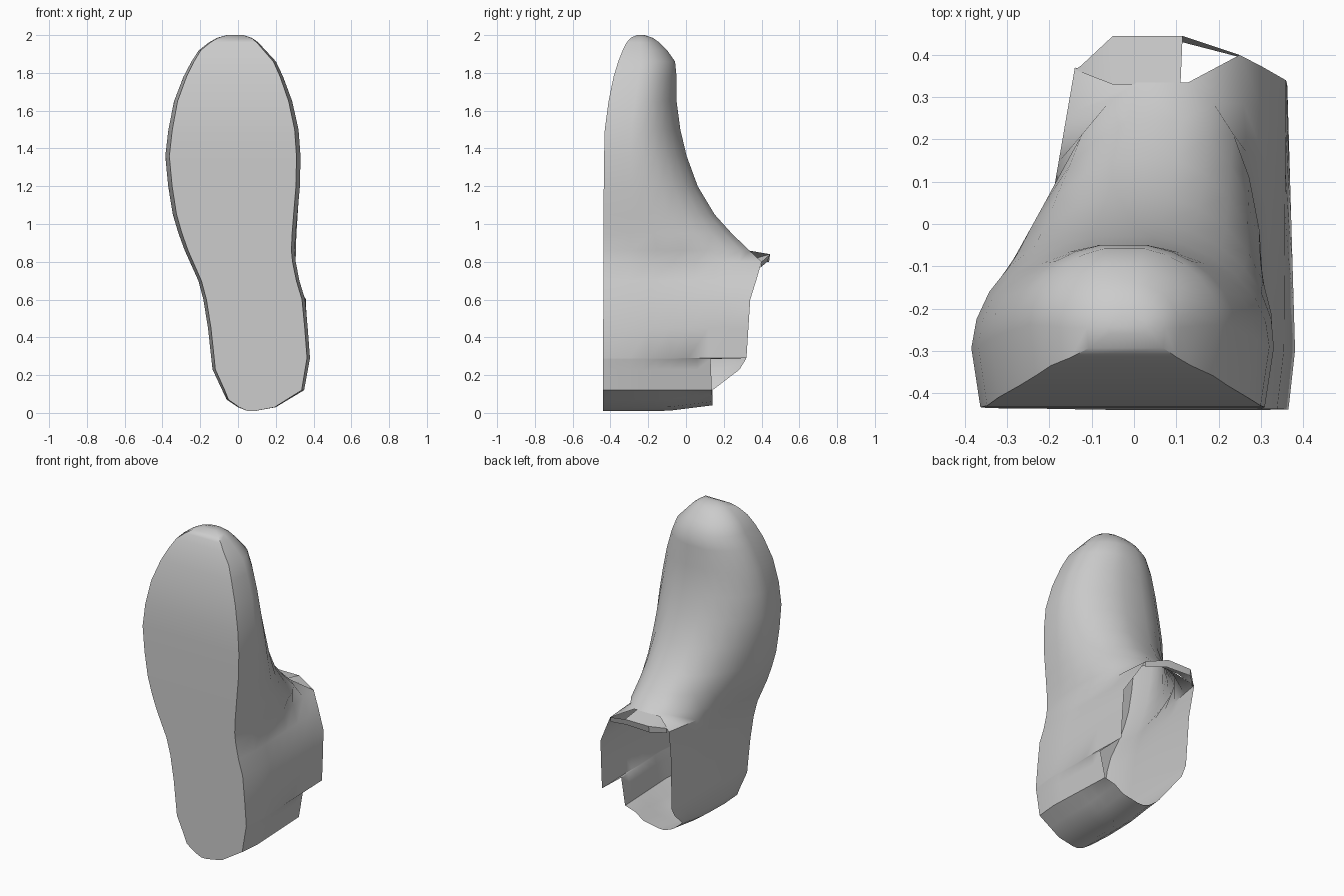
import bpy, bmesh, math

if "Cube" in bpy.data.objects:
    bpy.data.objects.remove(bpy.data.objects["Cube"])

def interp(pts, v):
    if v <= pts[0][0]:
        return pts[0][1]
    for (a, p), (b, q) in zip(pts, pts[1:]):
        if v <= b:
            return p + (q - p) * (v - a) / (b - a)
    return pts[-1][1]

# outline of the boot and profile curves, all as (z, value)
LEFT = [(.01, .05), (.03, .0), (.07, -.06), (.23, -.135), (.55, -.17), (.7, -.21), (.9, -.3),
        (1.1, -.36), (1.36, -.385), (1.57, -.36), (1.72, -.32), (1.91, -.22), (1.98, -.13), (2, -.06)]
RIGHT = [(.01, .09), (.03, .2), (.12, .35), (.3, .383), (.6, .355), (.75, .31), (.86, .3), (.95, .305),
         (1.28, .335), (1.48, .325), (1.68, .28), (1.85, .21), (1.98, .09), (2, .03)]
SOLE = [(0, -.44), (1.3, -.435), (1.5, -.43), (1.65, -.41), (1.82, -.375), (1.92, -.335),
        (1.98, -.305), (2, -.26)]
CREST = [(.86, .335), (1.02, .17), (1.22, .05), (1.4, -.01), (1.6, -.05), (1.84, -.05),
         (1.89, -.07), (1.98, -.16), (2, -.22)]
# height and x of the opening edge on each side
EDGE_L = [(.04, .14), (.12, .14), (.25, .31), (.3, .32), (.6, .335), (.8, .37)]
EDGE_R = [(.04, .14), (.285, .13), (.29, .32), (.6, .34), (.66, .36), (.8, .40)]
RIM_L = [(.01, .05), (.03, .0), (.07, -.05), (.23, -.12), (.6, -.13), (.8, -.14)]
RIM_R = [(.01, .09), (.03, .2), (.12, .33), (.3, .365), (.6, .36), (.8, .25)]
LEVELS = [.01, .03, .07, .12, .23, .285, .29, .45, .6, .7, .8, .86, .95, 1.05, 1.2,
          1.36, 1.5, 1.65, 1.78, 1.86, 1.92, 1.96, 1.985, 2.0]
K = 6

def side(bm, z, outline, edge, rim):
    """One half of a section: sole edge first, then up the wall."""
    xl, xr, ys = interp(LEFT, z), interp(RIGHT, z), interp(SOLE, z)
    x0, mid = interp(outline, z), (xl + xr) / 2
    closed = z > .85
    top = interp(CREST, z) if closed else interp(edge, z)
    ym = ys + min(.14, .4 * (top - ys))
    out = [bm.verts.new((x0 + (mid - x0) * .06, ys, z))]
    for k in range(K + 1):
        f = k / K
        if closed:
            a = f * math.radians(78)
            x = mid + (x0 - mid) * math.cos(a) + .06 * math.sin(a) * max(0, min(1, (1.5 - z) / .6))
            y = ym + (top - ym) * math.sin(a) / math.sin(math.radians(78))
        else:
            x, y = x0 + (interp(rim, z) - x0) * f, ym + (top - ym) * f
        lift = .03 * max(0, y + .1) / .24 if z < .1 else 0
        out.append(bm.verts.new((x, y, z + lift)))
    return out

def finish(bm, name):
    bmesh.ops.recalc_face_normals(bm, faces=bm.faces)
    me = bpy.data.meshes.new(name)
    bm.to_mesh(me)
    bm.free()
    ob = bpy.data.objects.new(name, me)
    bpy.context.collection.objects.link(ob)
    bpy.ops.object.select_all(action='DESELECT')
    ob.select_set(True)
    bpy.context.view_layer.objects.active = ob
    bpy.ops.object.shade_smooth_by_angle(angle=math.radians(40))

# boot shell: sole, walls and instep lofted from heel to toe
bm = bmesh.new()
rows = [(z, side(bm, z, LEFT, EDGE_L, RIM_L), side(bm, z, RIGHT, EDGE_R, RIM_R)) for z in LEVELS]
for (z0, l0, r0), (z1, l1, r1) in zip(rows, rows[1:]):
    bm.faces.new((l0[0], r0[0], r1[0], l1[0]))
    for k in range(K + 1):
        bm.faces.new((l0[k], l1[k], l1[k + 1], l0[k + 1]))
        bm.faces.new((r0[k], r0[k + 1], r1[k + 1], r1[k]))
    if z0 > .85:
        bm.faces.new((l0[-1], l1[-1], r1[-1], r0[-1]))
# heel back and toe tip
for _, l, r in (rows[0], rows[-1]):
    bm.faces.new(l + r[::-1])
finish(bm, "boot_shell")

# collar flap folded over the front of the ankle opening
bm = bmesh.new()
inner = [(-.14, .365, .80), (-.05, .33, .86), (.11, .33, .86)]
outer = [(-.125, .375, .82), (-.05, .445, .84), (.115, .445, .84), (.25, .40, .80)]
lower = [(-.125, .37, .79), (-.05, .44, .80), (.115, .43, .80), (.25, .395, .77)]
i, o, w = ([bm.verts.new(p) for p in pts] for pts in (inner, outer, lower))
for k in range(2):
    bm.faces.new((i[k], i[k + 1], o[k + 1], o[k]))
for k in range(3):
    bm.faces.new((o[k], o[k + 1], w[k + 1], w[k]))
finish(bm, "collar_flap")
